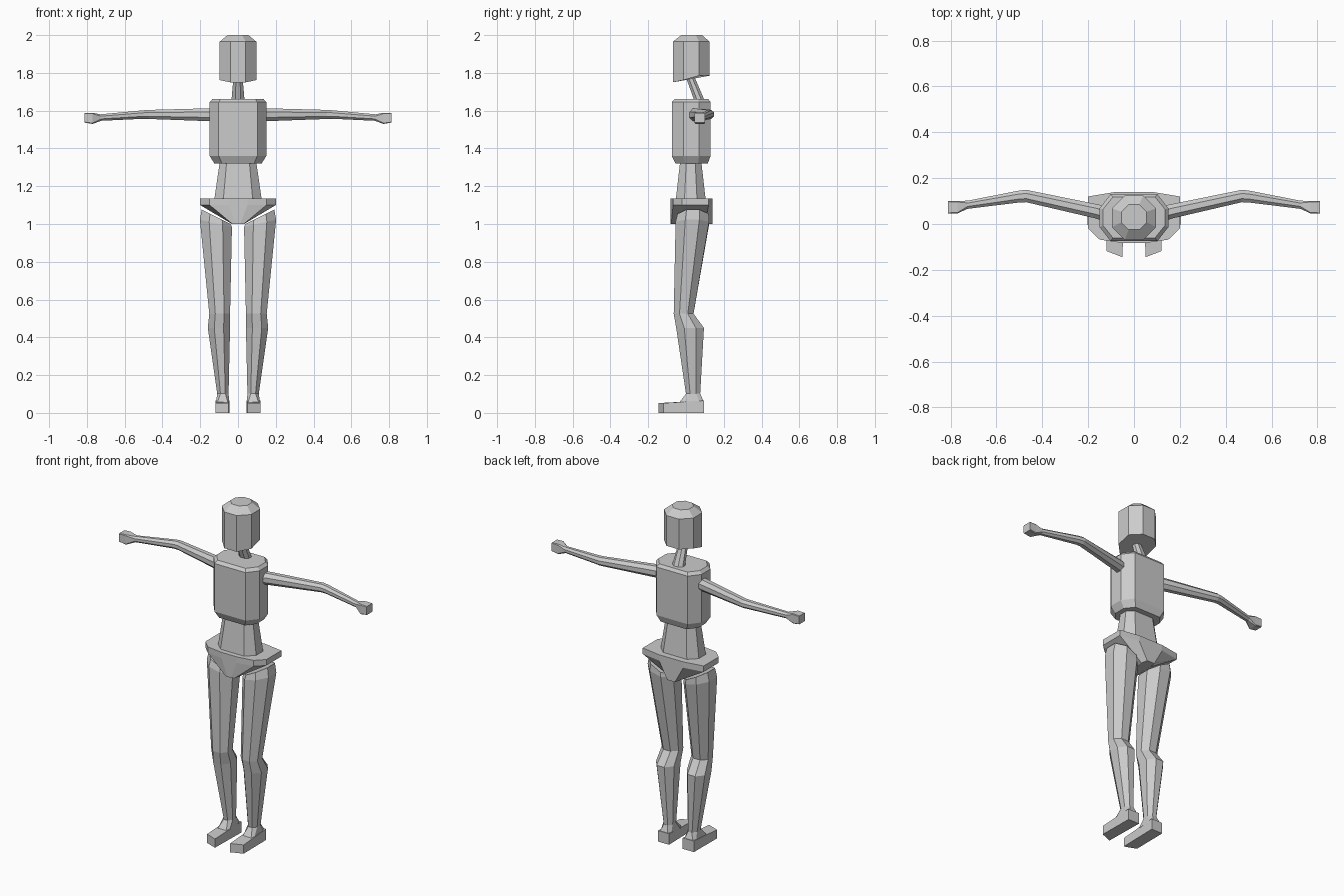
import bpy, bmesh

if "Cube" in bpy.data.objects:
    bpy.data.objects.remove(bpy.data.objects["Cube"])

grey = bpy.data.materials.new("light_grey")
grey.diffuse_color = (0.6, 0.6, 0.6, 1)
grey.use_nodes = True
grey.node_tree.nodes["Principled BSDF"].inputs["Base Color"].default_value = grey.diffuse_color


def loft(name, rings):
    """Skin a list of equal-length 3D rings and cap both ends."""
    bm = bmesh.new()
    vs = [[bm.verts.new(p) for p in r] for r in rings]
    n = len(vs[0])
    for a, b in zip(vs, vs[1:]):
        for i in range(n):
            j = (i + 1) % n
            bm.faces.new((a[i], a[j], b[j], b[i]))
    bm.faces.new(vs[0])
    bm.faces.new(vs[-1])
    bmesh.ops.recalc_face_normals(bm, faces=bm.faces[:])
    me = bpy.data.meshes.new(name)
    bm.to_mesh(me)
    bm.free()
    me.materials.append(grey)
    ob = bpy.data.objects.new(name, me)
    bpy.context.collection.objects.link(ob)
    return ob


def oct2(u0, u1, v0, v1, f=0.42, g=0.42):
    """Bevelled rectangle with eight corners; f and g are the flat fractions."""
    cu, cv, ru, rv = (u0 + u1) / 2, (v0 + v1) / 2, (u1 - u0) / 2, (v1 - v0) / 2
    unit = [(-f, -1), (f, -1), (1, -g), (1, g), (f, 1), (-f, 1), (-1, g), (-1, -g)]
    return [(cu + a * ru, cv + b * rv) for a, b in unit]


def level(z, *box, f=0.42, g=0.42):
    """Octagon ring at height z; z may be a function of x and y."""
    return [(x, y, z(x, y) if callable(z) else z) for x, y in oct2(*box, f, g)]


def both_sides(name, rings):
    for side, s in (("left", 1), ("right", -1)):
        loft(side + "_" + name, [[(s * x, y, z) for x, y, z in r] for r in rings])


# Head with tilted underside, and forward-leaning neck
def jaw(x, y):
    return 1.75 + max(0, min(0.035, (y + 0.045) * 0.38))


loft("head", [level(jaw, -.097, .097, -.07, .125),
              level(1.965, -.097, .097, -.07, .125),
              level(2.0, -.055, .055, -.025, .085)])
loft("neck", [level(1.65, -.035, .035, .045, .1),
              level(1.79, -.023, .023, -.005, .04)])

# Chest and waist
loft("chest", [level(1.32, -.125, .125, -.055, .115, f=.68, g=.4),
               level(1.36, -.15, .15, -.075, .13, f=.68, g=.4),
               level(1.645, -.15, .15, -.075, .13, f=.68, g=.4),
               level(1.662, -.135, .135, -.06, .118, f=.68, g=.4)])
loft("waist", [level(1.12, -.127, .127, -.055, .105, f=.62),
               level(1.34, -.095, .095, -.03, .08, f=.62)])

# Pelvis: wide belt narrowing to a strap between the legs
half = [(.05, -.083), (.15, -.068), (.2, -.02), (.2, .12), (.08, .14)]
belt = half + [(-x, y) for x, y in reversed(half)]
strap_y = [-.083, -.078, -.03, .1, .14]
strap_x = [.012, .03, .032, .032, .025]
strap = list(zip(strap_x, strap_y))
strap += [(-x, y) for x, y in reversed(strap)]
loft("pelvis", [[(x, y, 1.0) for x, y in strap],
                [(x, y, 1.1) for x, y in belt],
                [(x, y, 1.135) for x, y in belt]])

# Legs: slanted hip end, bent knee, slim ankle
both_sides("leg", [
    level(lambda x, y: 1.0 + (x - .04) * .5, .04, .192, -.045, .12),
    level(lambda x, y: .985 + (x - .03) * .22, .032, .202, -.055, .122),
    level(.525, .042, .152, -.065, .04),
    level(.45, .042, .16, -.052, .095),
    level(.1, .05, .11, 0, .075)])

# Ankles and wedge feet
both_sides("ankle", [level(.055, .046, .117, -.035, .095, f=.8, g=.65),
                     level(.102, .05, .11, 0, .076)])
sole = [(.05, -.145), (.12, -.118), (.118, .095), (.045, .095)]
both_sides("foot", [[(x, y, 0) for x, y in sole],
                    [(x, y, .052 if y < 0 else .065) for x, y in sole]])


# Arms: rings across x, ending in a flared block hand
def across(x, *box, f=.42):
    return [(x, y, z) for y, z in oct2(*box, f, f)]


both_sides("arm", [across(.11, .005, .075, 1.543, 1.612),
                   across(.17, .025, .088, 1.545, 1.612),
                   across(.47, .095, .149, 1.556, 1.604),
                   across(.5, .094, .146, 1.557, 1.602),
                   across(.735, .065, .1, 1.546, 1.58)])
both_sides("hand", [across(.725, .067, .102, 1.546, 1.58),
                    across(.77, .046, .1, 1.53, 1.589, f=.85),
                    across(.812, .046, .1, 1.537, 1.587, f=.9)])
